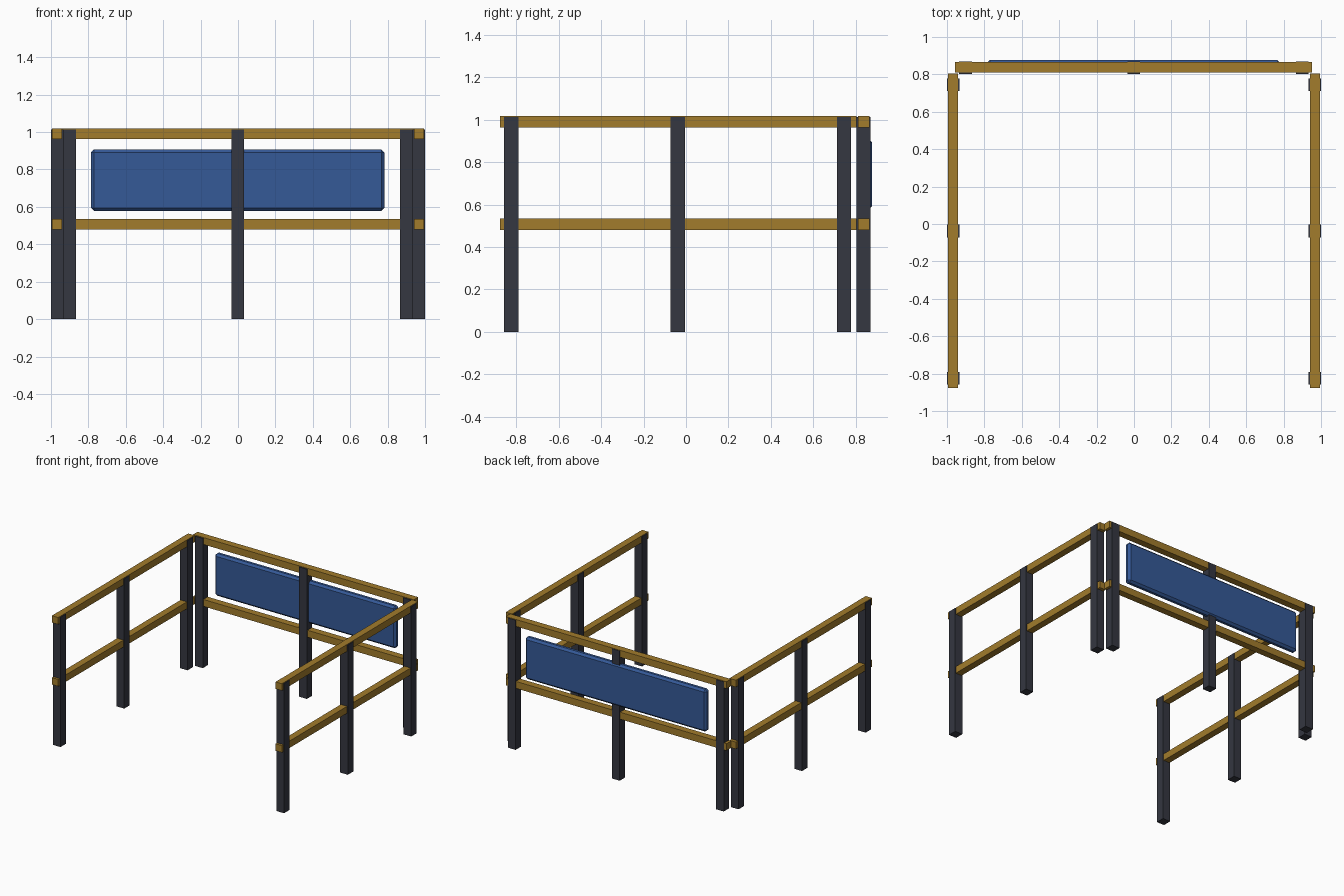
import bpy

if "Cube" in bpy.data.objects:
    bpy.data.objects.remove(bpy.data.objects["Cube"])


def material(name, rgb):
    m = bpy.data.materials.new(name)
    m.diffuse_color = (*rgb, 1)
    m.use_nodes = True
    m.node_tree.nodes["Principled BSDF"].inputs["Base Color"].default_value = m.diffuse_color
    return m


STEEL = material("dark_steel", (0.035, 0.038, 0.052))
WOOD = material("ochre_rail", (0.36, 0.20, 0.025))
BLUE = material("blue_panel", (0.035, 0.10, 0.31))


def box(name, mat, x, y, z):
    """Box from (min, max) ranges on each axis."""
    bpy.ops.mesh.primitive_cube_add(size=1, location=[(a + b) / 2 for a, b in (x, y, z)])
    ob = bpy.context.object
    ob.name = name
    ob.scale = [b - a for a, b in (x, y, z)]
    bpy.ops.object.transform_apply(location=False, rotation=False, scale=True)
    ob.data.materials.append(mat)
    return ob


POST_H = 1.014
HALF = 0.034
RAIL_Z = {"top": (0.964, 1.018), "middle": (0.48, 0.534)}

# Side fences: three posts and two rails each
for side, s in (("left", -1), ("right", 1)):
    cx = s * 0.967
    for pos, y in (("front", -0.825), ("middle", -0.038), ("rear", 0.745)):
        box(f"{side}_{pos}_post", STEEL, (cx - 0.033, cx + 0.033),
            (y - HALF, y + HALF), (0, POST_H))
    for level, z in RAIL_Z.items():
        box(f"{side}_{level}_rail", WOOD, (cx - 0.027, cx + 0.027), (-0.878, 0.805), z)

# Back fence: three posts and two rails
for pos, x in (("left", -0.901), ("centre", -0.001), ("right", 0.899)):
    box(f"back_{pos}_post", STEEL, (x - HALF, x + HALF), (0.803, 0.869), (0, POST_H))
for level, z in RAIL_Z.items():
    box(f"back_{level}_rail", WOOD, (-0.956, 0.953), (0.811, 0.865), z)

# Chamfered sign panel fixed to the back fence
panel = box("back_panel", BLUE, (-0.785, 0.782), (0.826, 0.878), (0.578, 0.908))
bev = panel.modifiers.new("chamfer", 'BEVEL')
bev.width = 0.016
bev.segments = 1
